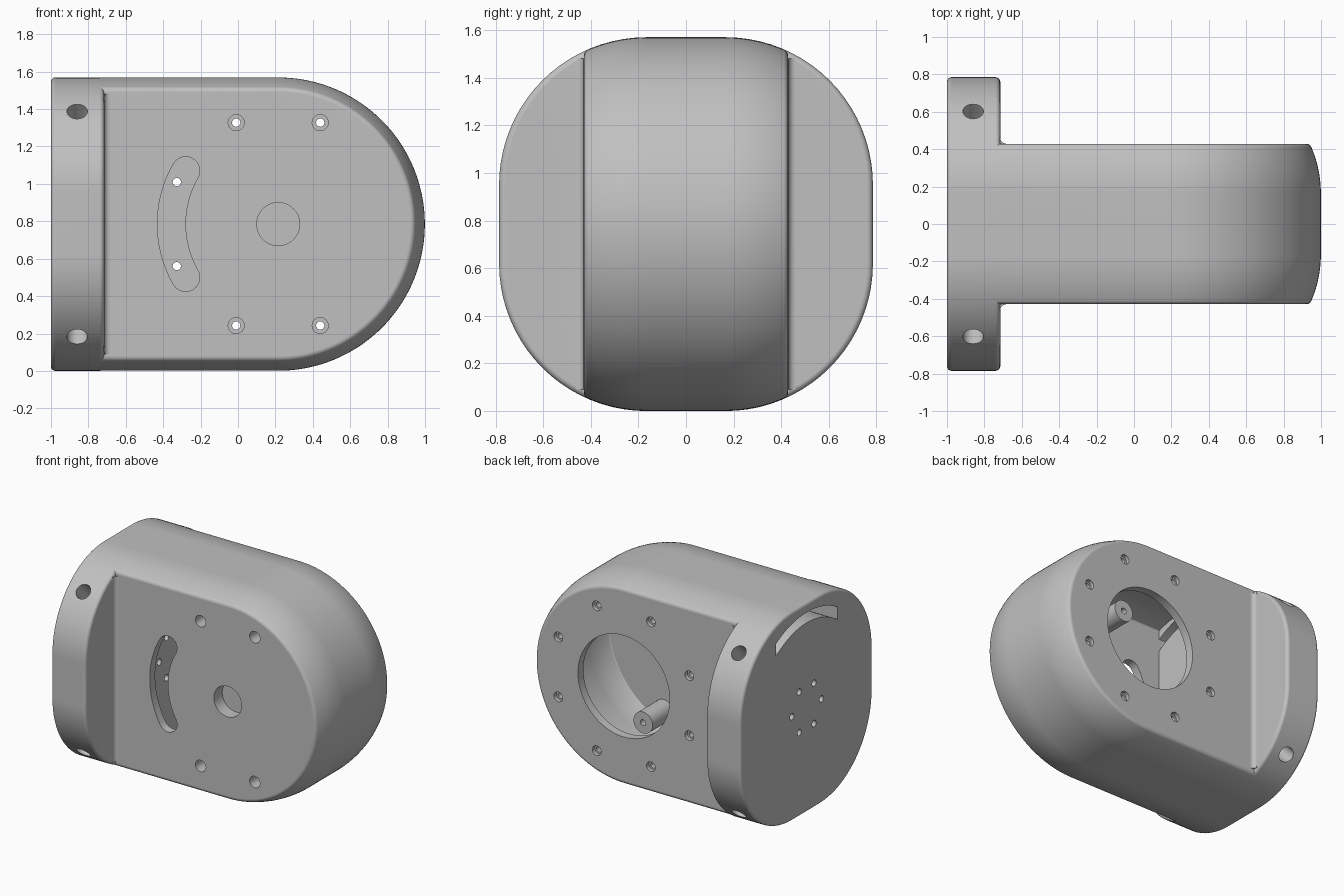
import bpy, bmesh
from math import sin, cos, pi, radians, sqrt, atan2, asin
from mathutils import Vector

cube = bpy.data.objects.get("Cube")
if cube:
    bpy.data.objects.remove(cube, do_unlink=True)

H = 0.785            # half height, also height of the centre line
CORNER = 0.62        # corner radius of the housing section
AXIS_X = 0.215       # centre of the round end
FACE = 0.43          # half width of the narrow part
STEP = -0.715        # inner face of the flange
WALL = 0.065
BOLT_R = 0.587

grey = bpy.data.materials.new("plain_grey")
grey.use_nodes = True
grey.diffuse_color = (0.53, 0.53, 0.53, 1)
grey.node_tree.nodes["Principled BSDF"].inputs["Base Color"].default_value = grey.diffuse_color


def loft(bm, rings):
    """Skin a row of closed rings and cap both ends."""
    rows = [[bm.verts.new(p) for p in ring] for ring in rings]
    n = len(rows[0])
    for a, b in zip(rows, rows[1:]):
        for i in range(n):
            j = (i + 1) % n
            bm.faces.new((a[i], a[j], b[j], b[i]))
    bm.faces.new(rows[0][::-1])
    bm.faces.new(rows[-1])


def lathe(bm, steps, origin, direction, seg=32):
    """Round solid with (distance, radius) steps along a direction."""
    turn = Vector(direction).to_track_quat('Z', 'Y')
    loft(bm, [[Vector(origin) + turn @ Vector((r * cos(2 * pi * i / seg), r * sin(2 * pi * i / seg), t))
               for i in range(seg)] for t, r in steps])


def finish(name, bm):
    bmesh.ops.recalc_face_normals(bm, faces=bm.faces)
    mesh = bpy.data.meshes.new(name)
    bm.to_mesh(mesh)
    bm.free()
    mesh.materials.append(grey)
    obj = bpy.data.objects.new(name, mesh)
    bpy.context.collection.objects.link(obj)
    return obj


def arc(cx, cy, r, a0, a1, n):
    return [(cx + r * cos(a0 + (a1 - a0) * i / n), cy + r * sin(a0 + (a1 - a0) * i / n))
            for i in range(n + 1)]


def stadium_body(name, inset, fillet, x0):
    """Half-round ended body, stacked along y with a rounded shoulder."""
    c, big, face = H - CORNER, CORNER - inset, FACE - inset
    fy = face - fillet
    rise = sqrt((big - fillet) ** 2 - (fy - c) ** 2)
    phi = atan2(rise, fy - c)
    half = arc(c, c, big, pi / 2, phi, 10) + arc(fy, c + rise, fillet, phi, 0, 6)[1:]
    profile = [(-y, r) for y, r in reversed(half)] + half
    bm = bmesh.new()
    loft(bm, [[(x0, y, H + r)]
              + [(x, y, z) for x, z in arc(AXIS_X, H, r, pi / 2, -pi / 2, 72)]
              + [(x0, y, H - r)] for y, r in profile])
    return finish(name, bm)


def combine(target, other, operation):
    mod = target.modifiers.new(operation.lower(), 'BOOLEAN')
    mod.operation, mod.solver, mod.object = operation, 'EXACT', other
    bpy.context.view_layer.objects.active = target
    bpy.ops.object.modifier_apply(modifier=mod.name)
    bpy.data.objects.remove(other, do_unlink=True)


def bolt(angle):
    a = radians(angle)
    return AXIS_X + BOLT_R * cos(a), H + BOLT_R * sin(a)


# Flange: rounded square with softened rims
def rounded_square(x, inset):
    c, r = H - CORNER, CORNER - inset
    ring = []
    for k, (sy, sz) in enumerate(((1, 1), (-1, 1), (-1, -1), (1, -1))):
        ring += [(x, y, H + z) for y, z in arc(sy * c, sz * c, r, k * pi / 2, (k + 1) * pi / 2, 20)]
    return ring


rim = 0.025
curve = [(rim * (1 - sin(t)), rim * (1 - cos(t))) for t in (i * pi / 10 for i in range(6))]
bm = bmesh.new()
loft(bm, [rounded_square(-1 + dx, inset) for dx, inset in reversed(curve)]
     + [rounded_square(STEP - dx, inset) for dx, inset in curve])
housing = finish("housing", bm)

# Narrow round-ended body
combine(housing, stadium_body("body", 0.001, 0.03, -0.9), 'UNION')

# Concave fillets where the body meets the flange
bm = bmesh.new()
for side in (1, -1):
    f = 0.03
    outline = [(STEP - 0.01, FACE - 0.01), (STEP + f, FACE - 0.01)]
    outline += arc(STEP + f, FACE + f, f, -pi / 2, -pi, 6) + [(STEP - 0.01, FACE + f)]
    loft(bm, [[(x, side * y, z) for x, y in outline] for z in (0.09, 2 * H - 0.09)])
combine(housing, finish("fillets", bm), 'UNION')

# Hollow inside
combine(housing, stadium_body("cavity", WALL, 0.01, -0.53), 'DIFFERENCE')

# Screw bosses and the pad behind the front recess
bm = bmesh.new()
corners = (67.5, 112.5, -67.5, -112.5)
for angle in corners:
    x, z = bolt(angle)
    lathe(bm, [(0, 0.08), (0.28, 0.08)], (x, -0.4, z), (0, 1, 0))
lathe(bm, [(0, 0.16), (0.11, 0.16)], (AXIS_X, -0.4, H), (0, 1, 0), 48)
combine(housing, finish("bosses", bm), 'UNION')

# All openings, gathered in one cutter
bm = bmesh.new()
for angle in corners:
    x, z = bolt(angle)
    lathe(bm, [(0, 0.043), (0.32, 0.043), (0.32, 0.022), (0.45, 0.022)], (x, -0.5, z), (0, 1, 0))
for k in range(8):
    x, z = bolt(22.5 + 45 * k)
    lathe(bm, [(0, 0.036), (0.1, 0.036), (0.1, 0.022), (0.2, 0.022)], (x, 0.5, z), (0, -1, 0))
lathe(bm, [(0, 0.38), (0.2, 0.38)], (AXIS_X, 0.5, H), (0, -1, 0), 96)
lathe(bm, [(0, 0.115), (0.17, 0.115)], (AXIS_X, -0.5, H), (0, 1, 0), 48)
for k in range(6):
    a = k * pi / 3
    lathe(bm, [(0, 0.024), (0.6, 0.024)], (-1.05, 0.175 * cos(a), H + 0.175 * sin(a)), (1, 0, 0))
for sy in (1, -1):
    for sz in (1, -1):
        lathe(bm, [(0, 0.055), (0.3, 0.055)], (-0.86, sy * 0.67, H + sz * 0.67), (0, -sy, -sz))

# Curved slot in the front face
mid, w, spread = 0.571, 0.075, pi / 6
a0, a1 = pi - spread, pi + spread
ends = [(AXIS_X + mid * cos(a), H + mid * sin(a)) for a in (a0, a1)]
slot = arc(AXIS_X, H, mid + w, a0, a1, 24)
slot += arc(*ends[1], w, a1, a1 + pi, 12)[1:-1]
slot += arc(AXIS_X, H, mid - w, a1, a0, 24)
slot += arc(*ends[0], w, a0 + pi, a0 + 2 * pi, 12)[1:-1]
loft(bm, [[(x, y, z) for x, z in slot] for y in (-0.5, -0.3)])

# Arched cable opening through the flange end
inner, outer, half = 0.637, 0.715, 0.362
ai, ao = asin(half / inner), asin(half / outer)
arch = arc(0, H, outer, pi / 2 - ao, pi / 2 + ao, 24) + arc(0, H, inner, pi / 2 + ai, pi / 2 - ai, 24)
loft(bm, [[(x, y, z) for y, z in arch] for x in (-1.05, -0.48)])
combine(housing, finish("openings", bm), 'DIFFERENCE')

# Smooth shading with crisp edges and flat large faces
bpy.ops.object.select_all(action='DESELECT')
housing.select_set(True)
bpy.context.view_layer.objects.active = housing
bpy.ops.object.shade_smooth_by_angle(angle=radians(30))
normals = housing.modifiers.new("flat_faces", 'WEIGHTED_NORMAL')
normals.keep_sharp = True
